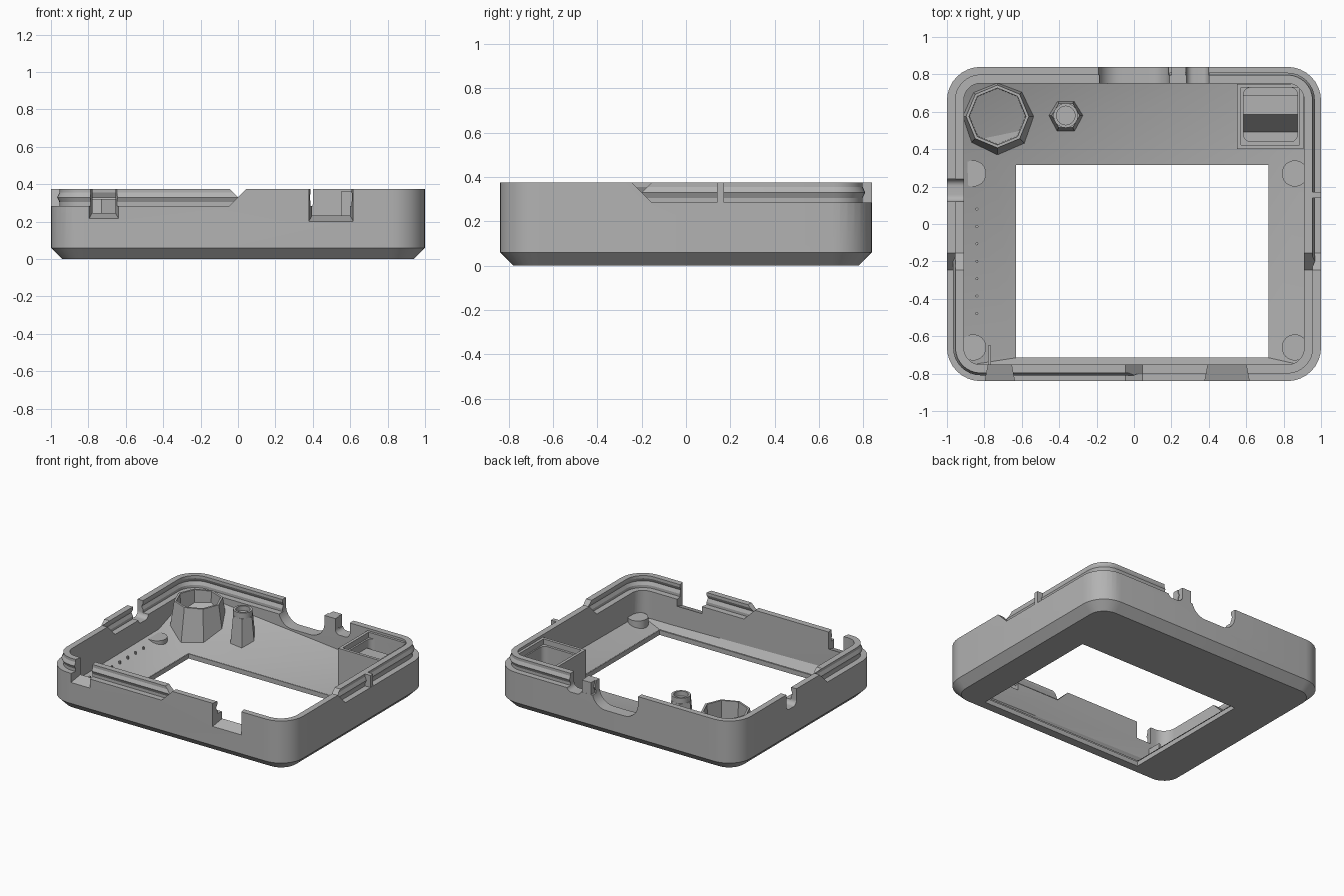
import bpy, bmesh, math

cube = bpy.data.objects.get("Cube")
if cube:
    bpy.data.objects.remove(cube, do_unlink=True)

grey = bpy.data.materials.new("plain_grey")
grey.use_nodes = True
GREY = (0.45, 0.45, 0.45, 1)
grey.diffuse_color = GREY
grey.node_tree.nodes["Principled BSDF"].inputs["Base Color"].default_value = GREY

AXIS = {"z": lambda a, b, t: (a, b, t),
        "y": lambda a, b, t: (a, t, b),
        "x": lambda a, b, t: (t, a, b)}


def rounded(hx, hy, r, cx=0, cy=0, seg=8):
    """Rounded rectangle outline."""
    pts = []
    for k, (sx, sy) in enumerate(((1, 1), (-1, 1), (-1, -1), (1, -1))):
        for i in range(seg + 1):
            a = (k + i / seg) * math.pi / 2
            pts.append((cx + sx * (hx - r) + r * math.cos(a), cy + sy * (hy - r) + r * math.sin(a)))
    return pts


def polygon(n, r, cx, cy):
    return [(cx + r * math.cos(2 * math.pi * i / n), cy + r * math.sin(2 * math.pi * i / n)) for i in range(n)]


def rect(x0, x1, y0, y1):
    return [(x0, y0), (x1, y0), (x1, y1), (x0, y1)]


def finish(name, bm):
    bmesh.ops.recalc_face_normals(bm, faces=bm.faces)
    me = bpy.data.meshes.new(name)
    bm.to_mesh(me)
    bm.free()
    me.materials.append(grey)
    ob = bpy.data.objects.new(name, me)
    bpy.context.collection.objects.link(ob)
    return ob


def loft(name, rings, axis="z", closed=False):
    """Skin a list of (outline, position) rings along an axis."""
    bm = bmesh.new()
    loops = [[bm.verts.new(AXIS[axis](a, b, t)) for a, b in pts] for pts, t in rings]
    n = len(loops[0])
    pairs = list(zip(loops, loops[1:]))
    if closed:
        pairs.append((loops[-1], loops[0]))
    else:
        bm.faces.new(loops[0])
        bm.faces.new(loops[-1])
    for p, q in pairs:
        for i in range(n):
            j = (i + 1) % n
            bm.faces.new((p[i], p[j], q[j], q[i]))
    return finish(name, bm)


def box(name, x0, x1, y0, y1, z0, z1):
    return loft(name, [(rect(x0, x1, y0, y1), z0), (rect(x0, x1, y0, y1), z1)])


def boolean(ob, tool, op="DIFFERENCE"):
    tool.hide_render = True
    mod = ob.modifiers.new("bool", "BOOLEAN")
    mod.operation, mod.solver, mod.object = op, "EXACT", tool
    bpy.context.view_layer.objects.active = ob
    bpy.ops.object.modifier_apply(modifier=mod.name)
    bpy.data.objects.remove(tool, do_unlink=True)


# Tray body with chamfered base and open cavity
TOP, STEP, MID = 0.375, 0.285, 0.33
body = loft("tray_body", [(rounded(0.94, 0.78, 0.12), 0), (rounded(1, 0.84, 0.18), 0.06),
                          (rounded(1, 0.84, 0.18), TOP)])
cavity = rounded(0.91, 0.752, 0.09)
boolean(body, loft("cavity", [(cavity, 0.035), (cavity, 0.6)]))
WIN = (-0.63, 0.72, -0.715, 0.315)
boolean(body, box("window", *WIN, -0.1, 0.2))


# Interlocking lip: two corners stepped outside, two stepped inside
def lip_band(edge, r):
    edge_ring = rounded(edge, edge - 0.16, r)
    mid = rounded(0.955, 0.797, 0.135)
    bead = rounded(0.967, 0.809, 0.147)
    return loft("lip_band", [(edge_ring, STEP), (edge_ring, 0.45), (mid, 0.45), (mid, 0.355),
                             (bead, MID), (mid, 0.305), (mid, STEP)], closed=True)


def quadrant(sx, sy):
    rings = []
    for z in (0.25, 0.46):
        x, y = -sx * (z - MID), -0.2 - sy * (z - MID)
        rings.append((rect(x, sx * 1.4, y, sy * 1.4), z))
    return loft("quadrant", rings)


for sx, sy in ((-1, -1), (1, 1), (1, -1), (-1, 1)):
    band = lip_band(1.1, 0.28) if sx == sy else lip_band(0.88, 0.06)
    boolean(band, quadrant(sx, sy), "INTERSECT")
    boolean(body, band)

# Flared front notches
for x0, x1, z in ((-0.8, -0.635, 0.21), (0.375, 0.62, 0.195)):
    boolean(body, loft("front_notch", [(rect(x0, x1, z, 0.5), -0.86),
                                       (rect(x0 + 0.025, x1 - 0.025, z + 0.045, 0.5), -0.73)], "y"))

# Rounded cable openings in the back and left walls
for axis, c, half, bottom, t0, t1 in (("y", 0, 0.19, 0.2, 0.7, 0.9), ("y", 0.34, 0.06, 0.26, 0.7, 0.9),
                                      ("x", 0.18, 0.06, 0.255, -1.1, -0.85)):
    mouth = rounded(half, 0.2, half * 0.6, c, bottom + 0.2)
    boolean(body, loft("cable_opening", [(mouth, t0), (mouth, t1)], axis))

# Ribs crossing the stepped lip
box("right_rib", 0.94, 0.999, 0.14, 0.172, 0.27, TOP)
box("back_rib", 0.2, 0.275, 0.78, 0.839, 0.27, TOP)
box("front_tab", -0.78, -0.765, -0.76, -0.65, 0.04, 0.2)

# Sloped inner floor around the window
x0, x1, y0, y1 = WIN
pts = [(x0, y0, 0.04), (x1, y0, 0.04), (x1, y1, 0.04), (x0, y1, 0.04),
       (-0.92, -0.76, 0.12), (0.92, -0.76, 0.09), (0.92, 0.36, 0.1), (0.92, 0.76, 0.11),
       (0.55, 0.76, 0.13), (-0.92, 0.76, 0.27), (-0.92, 0.36, 0.13), (-0.75, 0.36, 0.07)]
faces = ((0, 1, 5, 4), (1, 2, 6, 5), (2, 8, 7, 6), (3, 11, 8), (2, 3, 8), (11, 9, 8),
         (11, 10, 9), (0, 4, 10), (0, 10, 11), (0, 11, 3))
bm = bmesh.new()
vs = [bm.verts.new(p) for p in pts]
for f in faces:
    bm.faces.new([vs[i] for i in f])
floor = finish("sloped_floor", bm)
if sum(p.normal.z for p in floor.data.polygons) < 0:
    floor.data.flip_normals()

# Low corner pads and a row of small pins on the left floor
for i, (sx, y) in enumerate(((-1, 0.27), (1, 0.27), (-1, -0.66), (1, -0.66))):
    pad = polygon(24, 0.07, sx * 0.86, y)
    loft("corner_pad", [(pad, 0.04), (pad, 0.12)])
for i in range(7):
    pin = polygon(8, 0.008, -0.84, 0.08 - i * 0.093)
    loft("floor_pin", [(pin, 0.05), (pin, 0.122)])

# Octagonal cup
CX, CY = -0.73, 0.575
loft("octagonal_cup", [(polygon(8, r, CX, CY), z) for r, z in
                       ((0.21, 0.04), (0.168, 0.32), (0.152, 0.32), (0.148, 0.12))])

# Hexagonal post with a round hollow tip
PX, PY = -0.365, 0.58
loft("post_base", [(polygon(6, 0.1, PX, PY), 0.04), (polygon(6, 0.075, PX, PY), 0.3)])
loft("post_tip", [(polygon(20, r, PX, PY), z) for r, z in
                  ((0.066, 0.28), (0.066, 0.34), (0.05, 0.34), (0.05, 0.305))])

# Corner compartment with a recessed rim, pocket and sloped block
comp = box("corner_compartment", 0.55, 0.905, 0.4, 0.748, 0.04, 0.36)
boolean(comp, box("rim_recess", 0.572, 0.885, 0.422, 0.73, 0.32, 0.5))
pocket = rounded(0.145, 0.145, 0.04, 0.73, 0.585)
boolean(comp, loft("pocket", [(pocket, 0.12), (pocket, 0.5)]))
wedge = [(0.48, 0.1), (0.69, 0.1), (0.69, 0.26), (0.585, 0.26)]
loft("compartment_block", [(wedge, 0.58), (wedge, 0.88)], "x")

# Smooth the rounded corners, keep the edges sharp
for ob in bpy.context.collection.objects:
    ob.select_set(ob.type == "MESH" and grey.name in ob.data.materials)
bpy.context.view_layer.objects.active = body
bpy.ops.object.shade_smooth_by_angle(angle=math.radians(25))
